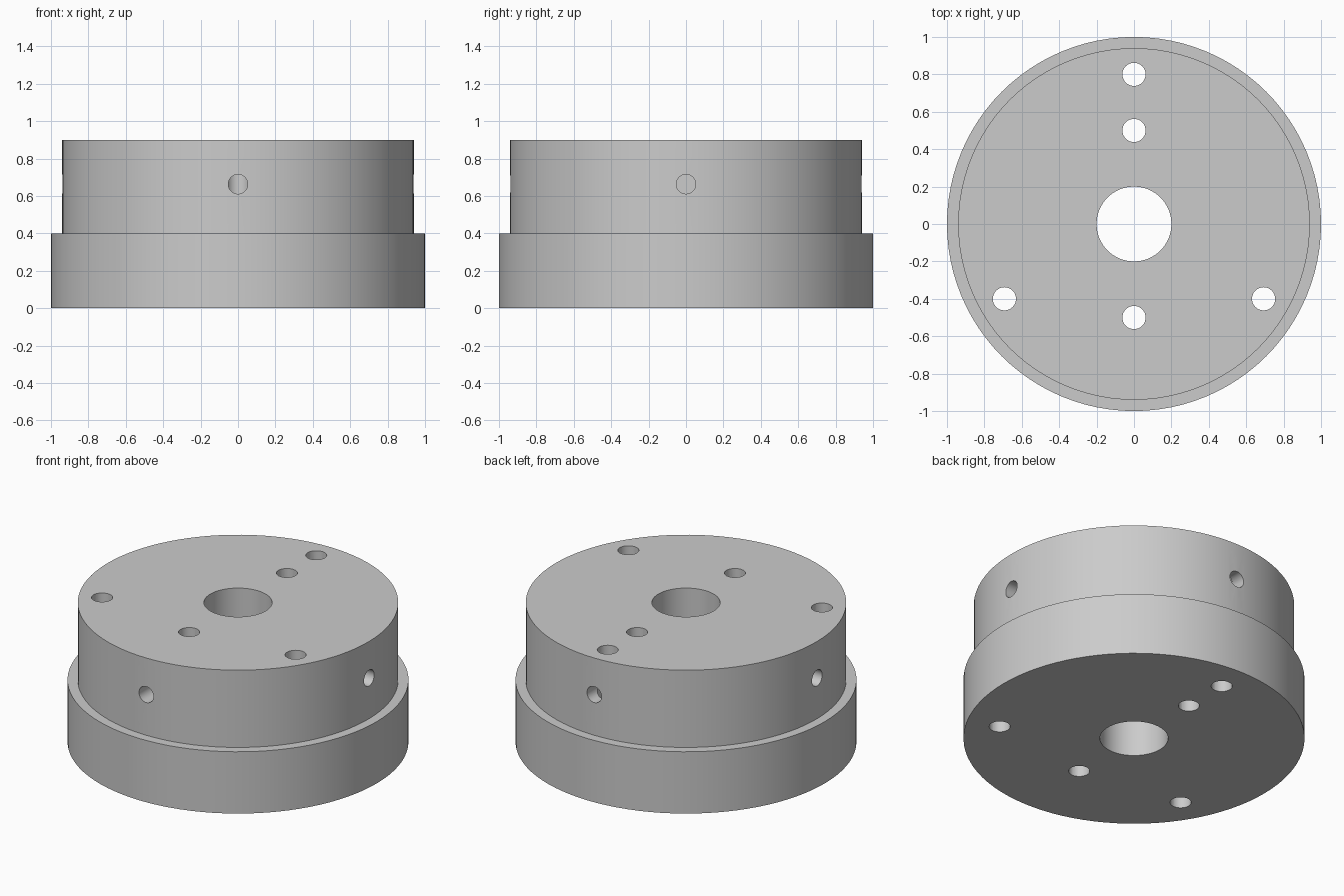
import bpy
import bmesh
from math import cos, sin, pi, radians
from mathutils import Matrix, Vector

cube = bpy.data.objects.get("Cube")
if cube:
    bpy.data.objects.remove(cube, do_unlink=True)

# One plain metal colour
metal = bpy.data.materials.new("grey metal")
metal.use_nodes = True
grey = (0.6, 0.6, 0.6, 1)
metal.diffuse_color = grey
metal.node_tree.nodes["Principled BSDF"].inputs["Base Color"].default_value = grey

SIDES = 96
HEIGHT, STEP = 0.9, 0.4
BORE, BASE, UPPER = 0.2, 1.0, 0.94


def add_object(name, bm):
    mesh = bpy.data.meshes.new(name)
    bmesh.ops.recalc_face_normals(bm, faces=bm.faces)
    bm.to_mesh(mesh)
    bm.free()
    mesh.materials.append(metal)
    obj = bpy.data.objects.new(name, mesh)
    bpy.context.collection.objects.link(obj)
    return obj


def lathe(name, profile):
    """Revolve a closed (radius, height) profile about z."""
    bm = bmesh.new()
    rings = []
    for i in range(SIDES):
        a = 2 * pi * i / SIDES
        rings.append([bm.verts.new((r * cos(a), r * sin(a), z)) for r, z in profile])
    n = len(profile)
    for i in range(SIDES):
        here, there = rings[i], rings[(i + 1) % SIDES]
        for j in range(n):
            k = (j + 1) % n
            bm.faces.new((here[j], there[j], there[k], here[k]))
    return add_object(name, bm)


def drill(body, name, start, end, radius):
    """Cut a round hole from start to end."""
    start, end = Vector(start), Vector(end)
    axis = end - start
    place = Matrix.Translation((start + end) / 2) @ axis.to_track_quat("Z", "Y").to_matrix().to_4x4()
    bm = bmesh.new()
    bmesh.ops.create_cone(bm, cap_ends=True, segments=32, radius1=radius,
                          radius2=radius, depth=axis.length, matrix=place)
    cutter = add_object(name, bm)
    cutter.hide_render = True
    mod = body.modifiers.new(name, "BOOLEAN")
    mod.operation = "DIFFERENCE"
    mod.solver = "EXACT"
    mod.object = cutter
    bpy.ops.object.modifier_apply(modifier=name)
    bpy.data.objects.remove(cutter, do_unlink=True)


# Stepped hub with central bore
hub = lathe("stepped_hub", [(BORE, 0), (BASE, 0), (BASE, STEP), (UPPER, STEP),
                            (UPPER, HEIGHT), (BORE, HEIGHT)])
bpy.context.view_layer.objects.active = hub
hub.select_set(True)

# Vertical through holes: three on the outer circle, two on the inner one
for reach, angle in [(0.8, 90), (0.8, 210), (0.8, 330), (0.5, 90), (0.5, 270)]:
    x, y = reach * cos(radians(angle)), reach * sin(radians(angle))
    drill(hub, "bolt_hole", (x, y, -0.1), (x, y, HEIGHT + 0.1), 0.062)

# Blind radial holes around the upper rim
for i in range(4):
    d = Vector((cos(i * pi / 2), sin(i * pi / 2), 0))
    up = Vector((0, 0, 0.663))
    drill(hub, "side_hole", d * 1.1 + up, d * 0.49 + up, 0.052)

bpy.ops.object.shade_smooth_by_angle(angle=radians(30))
